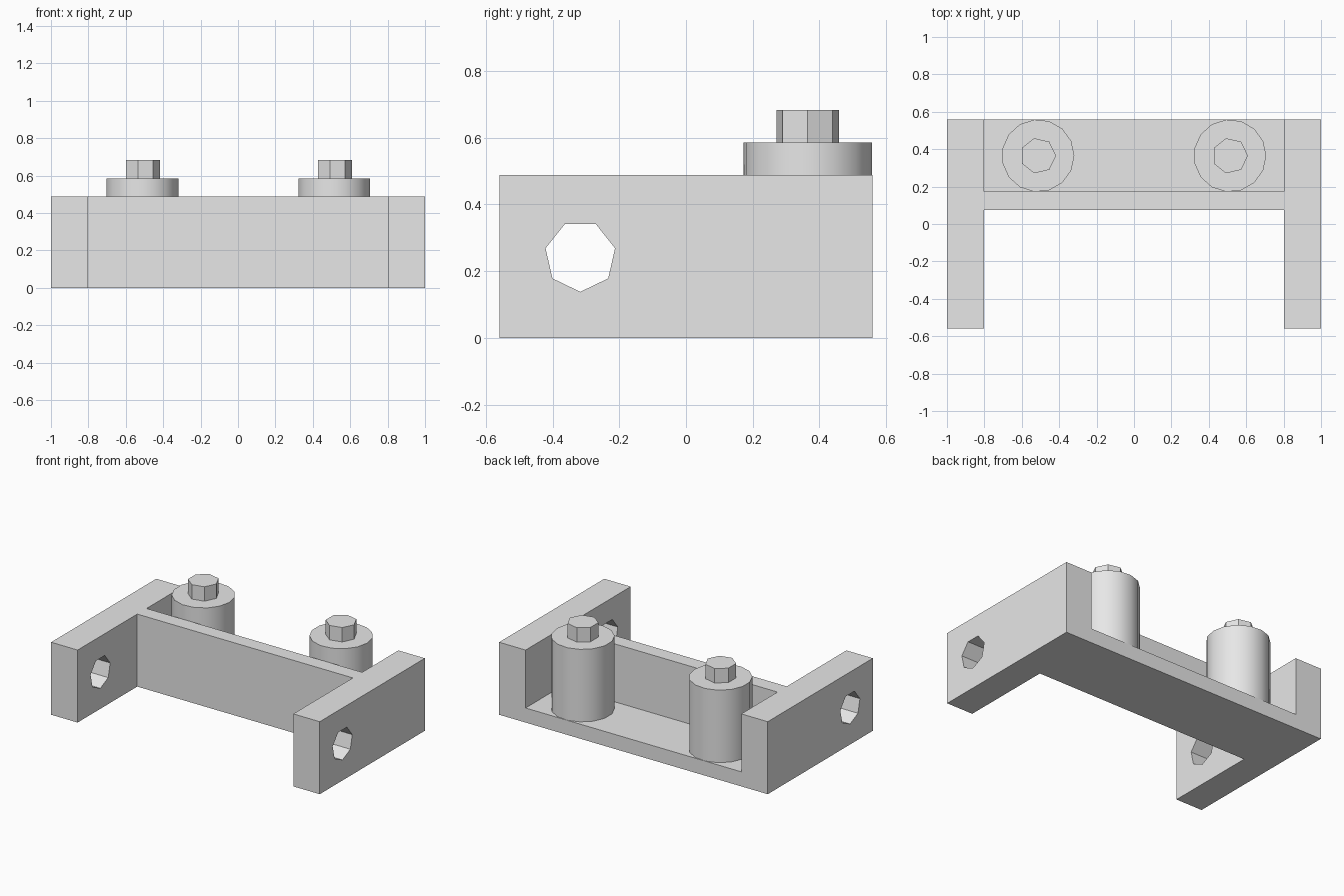
import bpy
import math

cube = bpy.data.objects.get("Cube")
if cube:
    bpy.data.objects.remove(cube)

HALF_DEPTH, HEIGHT, INNER_X = 0.559, 0.488, 0.803
FLOOR_Z, POST_TOP, HEAD_TOP = 0.098, 0.586, 0.683

grey = bpy.data.materials.new("plain grey")
grey.use_nodes = True
grey.diffuse_color = (0.8, 0.8, 0.8, 1)
grey.node_tree.nodes["Principled BSDF"].inputs["Base Color"].default_value = grey.diffuse_color


def finish(name):
    ob = bpy.context.object
    ob.name = name
    ob.data.materials.append(grey)
    return ob


def box(name, low, high):
    bpy.ops.mesh.primitive_cube_add(size=1, location=[(a + b) / 2 for a, b in zip(low, high)])
    ob = finish(name)
    ob.scale = [b - a for a, b in zip(low, high)]
    bpy.ops.object.transform_apply(location=False, rotation=False)
    return ob


def prism(name, sides, radius, x, y, bottom, top):
    # Turned so that one corner points along +x
    bpy.ops.mesh.primitive_cylinder_add(vertices=sides, radius=radius, depth=top - bottom,
                                        location=(x, y, (bottom + top) / 2),
                                        rotation=(0, 0, -math.pi / 2))
    return finish(name)


# Bracket body: a block with a front notch, a rear pocket and cross holes
bracket = box("bracket", (-1, -HALF_DEPTH, 0), (1, HALF_DEPTH, HEIGHT))
notch = box("notch_cutter", (-INNER_X, -1, -1), (INNER_X, 0.075, 1))
pocket = box("pocket_cutter", (-INNER_X, 0.174, FLOOR_Z), (INNER_X, 1, 1))
bpy.ops.mesh.primitive_cylinder_add(vertices=7, radius=0.107, depth=3,
                                    location=(0, -0.317, 0.245),
                                    rotation=(math.pi / 2, math.pi, math.pi / 2))
hole = finish("pin_hole_cutter")
hole.rotation_euler = (0, math.pi / 2, 0)
# Corner of the hole points down
bpy.context.view_layer.update()
lowest = min((hole.matrix_world @ v.co for v in hole.data.vertices), key=lambda p: p.z)
turn = math.atan2(lowest.y - hole.location.y, hole.location.z - lowest.z)
hole.rotation_euler.rotate_axis("Z", -turn)

for cutter in (notch, pocket, hole):
    cut = bracket.modifiers.new(cutter.name, "BOOLEAN")
    cut.operation = "DIFFERENCE"
    cut.solver = "EXACT"
    cut.object = cutter

# Bake the cuts, then drop the cutters
bpy.ops.object.select_all(action="DESELECT")
bpy.context.view_layer.objects.active = bracket
bracket.select_set(True)
for cut in list(bracket.modifiers):
    bpy.ops.object.modifier_apply(modifier=cut.name)
for cutter in (notch, pocket, hole):
    bpy.data.objects.remove(cutter)

# Two smooth round posts, each with a faceted bolt head
for side, x in (("left", 0.513), ("right", -0.513)):
    prism(side + "_post", 15, 0.194, x, 0.365, FLOOR_Z, POST_TOP)
    bpy.ops.object.shade_smooth_by_angle(angle=math.radians(35))
    prism(side + "_bolt_head", 7, 0.096, x, 0.365, POST_TOP, HEAD_TOP)
